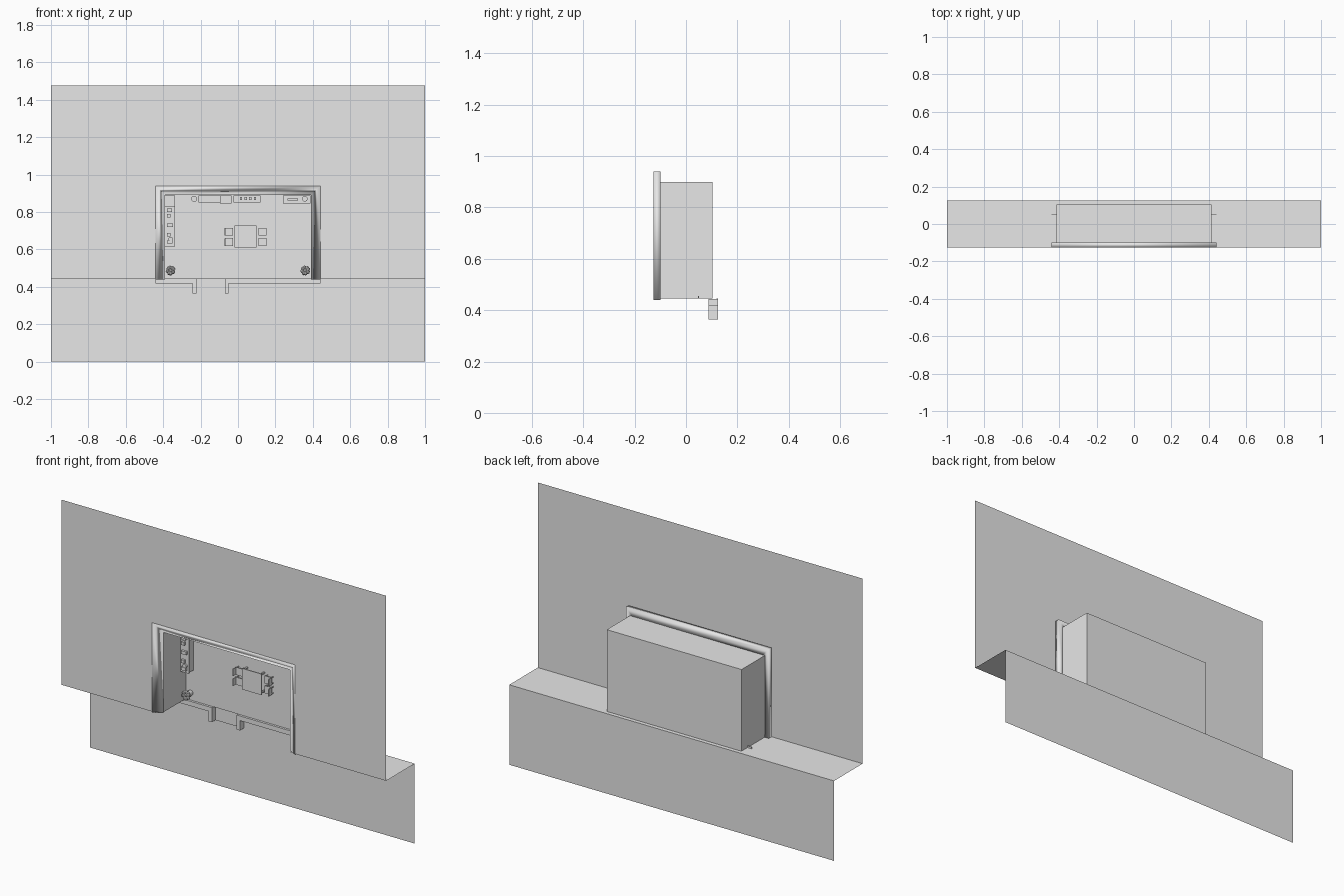
import bpy, bmesh, math
from mathutils import Matrix, Vector

old = bpy.data.objects.get("Cube")
if old:
    bpy.data.objects.remove(old, do_unlink=True)

grey = bpy.data.materials.new("light_grey")
grey.use_nodes = True
colour = (0.8, 0.8, 0.8, 1)
grey.diffuse_color = colour
grey.node_tree.nodes["Principled BSDF"].inputs["Base Color"].default_value = colour


def finish(name, bm, smooth=False):
    mesh = bpy.data.meshes.new(name)
    bm.to_mesh(mesh)
    bm.free()
    mesh.materials.append(grey)
    for p in mesh.polygons:
        p.use_smooth = smooth
    ob = bpy.data.objects.new(name, mesh)
    bpy.context.collection.objects.link(ob)
    return ob


def add_box(bm, x0, x1, y0, y1, z0, z1):
    centre = Vector((x0 + x1, y0 + y1, z0 + z1)) / 2
    size = Matrix.Diagonal((x1 - x0, y1 - y0, z1 - z0, 1))
    bmesh.ops.create_cube(bm, size=1, matrix=Matrix.Translation(centre) @ size)


def boxes(name, *parts):
    bm = bmesh.new()
    for p in parts:
        add_box(bm, *p)
    return finish(name, bm)


def sheet(name, *polys):
    bm = bmesh.new()
    for poly in polys:
        bm.faces.new([bm.verts.new(p) for p in poly])
    return finish(name, bm)


def disc(name, x, z, y0, y1, r, r2=None):
    bm = bmesh.new()
    mat = Matrix.Translation((x, (y0 + y1) / 2, z)) @ Matrix.Rotation(math.pi / 2, 4, 'X')
    bmesh.ops.create_cone(bm, cap_ends=True, segments=20, radius1=r,
                          radius2=r2 or r, depth=y1 - y0, matrix=mat)
    return finish(name, bm)


# Main surfaces: facade with an opening, ledge and lower facade
FRONT, BACK, LEDGE, TOP = -0.125, 0.126, 0.445, 1.475
W, H = 0.44, 0.94
sheet("upper_facade", [(x, FRONT, z) for x, z in
      ((-1, LEDGE), (-W, LEDGE), (-W, H), (W, H), (W, LEDGE), (1, LEDGE), (1, TOP), (-1, TOP))])
sheet("ledge", [(x, y, LEDGE) for x, y in
      ((-1, FRONT), (-.41, FRONT), (-.41, .1), (.41, .1), (.41, FRONT), (1, FRONT), (1, BACK), (-1, BACK))])
sheet("lower_facade", [(x, BACK, z) for x, z in ((-1, 0), (1, 0), (1, LEDGE), (-1, LEDGE))])

# Flared frame around the opening, a wedge section swept along the arch
bm = bmesh.new()
section = [(W, H, -0.126), (W, H, -0.1), (0.39, 0.89, -0.1)]
rings = []
for sx, up in ((-1, 0), (-1, 1), (1, 1), (1, 0)):
    rings.append([bm.verts.new((sx * w, y, h if up else 0.44)) for w, h, y in section])
for a, b in zip(rings, rings[1:]):
    for i in range(3):
        j = (i + 1) % 3
        bm.faces.new((a[i], a[j], b[j], b[i]))
bm.faces.new(rings[0])
bm.faces.new(rings[-1])
bmesh.ops.recalc_face_normals(bm, faces=bm.faces)
finish("opening_frame", bm, True)

# Room shell, in an upper and a base course
SEAM, FLOOR = 0.047, 0.099
boxes("room_floor", (-.415, .415, FLOOR, .104, LEDGE, .9))
for name, y0, y1 in (("upper_wall", -.1, SEAM), ("base_wall", SEAM, FLOOR)):
    boxes(name, (-.415, -.39, y0, y1, .46, .9), (.39, .415, y0, y1, .46, .9),
          (-.39, .39, y0, y1, .89, .9))
boxes("wall_sill", *[(s - .012, s + .012, -.1, FLOOR, LEDGE, .46) for s in (-.402, .402)])
boxes("side_rail", *[(s - .013, s + .013, .047, .051, LEDGE, .455) for s in (-.427, .427)])

# Low entrance wall with a recessed porch
boxes("entrance_wall", (-.44, -.222, .088, .125, .418, .444), (-.07, .44, .088, .125, .418, .444),
      (-.243, -.222, .088, .125, .363, .418), (-.07, -.05, .088, .125, .363, .418))
boxes("porch_floor", (-.222, -.07, .119, .125, .363, LEDGE))

# Dining table
boxes("table_top", (-.02, .1, .062, .068, .61, .727))
boxes("table_legs", *[(x - .004, x + .004, .068, FLOOR, z - .004, z + .004)
                      for x in (-.012, .092) for z in (.618, .719)])

# Four chairs
for side in (-1, 1):
    for z in (.639, .694):
        x = .041 + side * .09
        back = x + side * .02
        boxes("chair", (x - .021, x + .021, .077, .081, z - .021, z + .021),
              (back - .002, back + .002, .052, .078, z - .02, z + .02),
              *[(x + a - .002, x + a + .002, .081, FLOOR, z + b - .002, z + b + .002)
                for a in (-.017, .017) for b in (-.017, .017)])

# Kitchen counter along the side wall
boxes("tall_cabinet", (-.39, -.337, .015, FLOOR, .83, .889))
boxes("counter", (-.388, -.342, .057, FLOOR, .617, .83))
boxes("counter_top", (-.39, -.338, .052, .057, .615, .83))
boxes("counter_goods", *[(-.38, -.38 + w, .04, .052, z, z + .018)
                         for w, z in ((.03, .63), (.02, .67), (.032, .72), (.02, .77), (.028, .8))])
disc("counter_bowl", -.36, .655, .042, .052, .012)

# Furniture along the far wall
boxes("low_shelf", (-.21, -.095, .06, FLOOR, .85, .889))
boxes("cabinet", (-.095, -.035, .05, FLOOR, .845, .889))
boxes("sideboard", (-.025, .12, .06, FLOOR, .85, .889))
boxes("sideboard_goods", *[(x, x + .012, .05, .06, .865, .88) for x in (.01, .035, .06, .085)])
boxes("desk", (.24, .388, .06, FLOOR, .845, .889))
boxes("desk_goods", (.265, .32, .05, .06, .862, .872))
disc("stool", -.235, .87, .07, FLOOR, .016)
disc("desk_lamp", .357, .87, .035, .06, .015)

# Potted plants in the near corners
for x in (-.36, .36):
    disc("plant_pot", x, .487, .07, FLOOR, .014, .018)
    bm = bmesh.new()
    for i in range(9):
        turn = i * 2.4
        r = .017 if i else 0
        place = Matrix.Translation((x + r * math.cos(turn), .06 - .003 * (i % 3),
                                    .487 + r * math.sin(turn)))
        bmesh.ops.create_icosphere(bm, subdivisions=1, radius=.011, matrix=place)
    finish("plant_leaves", bm)
